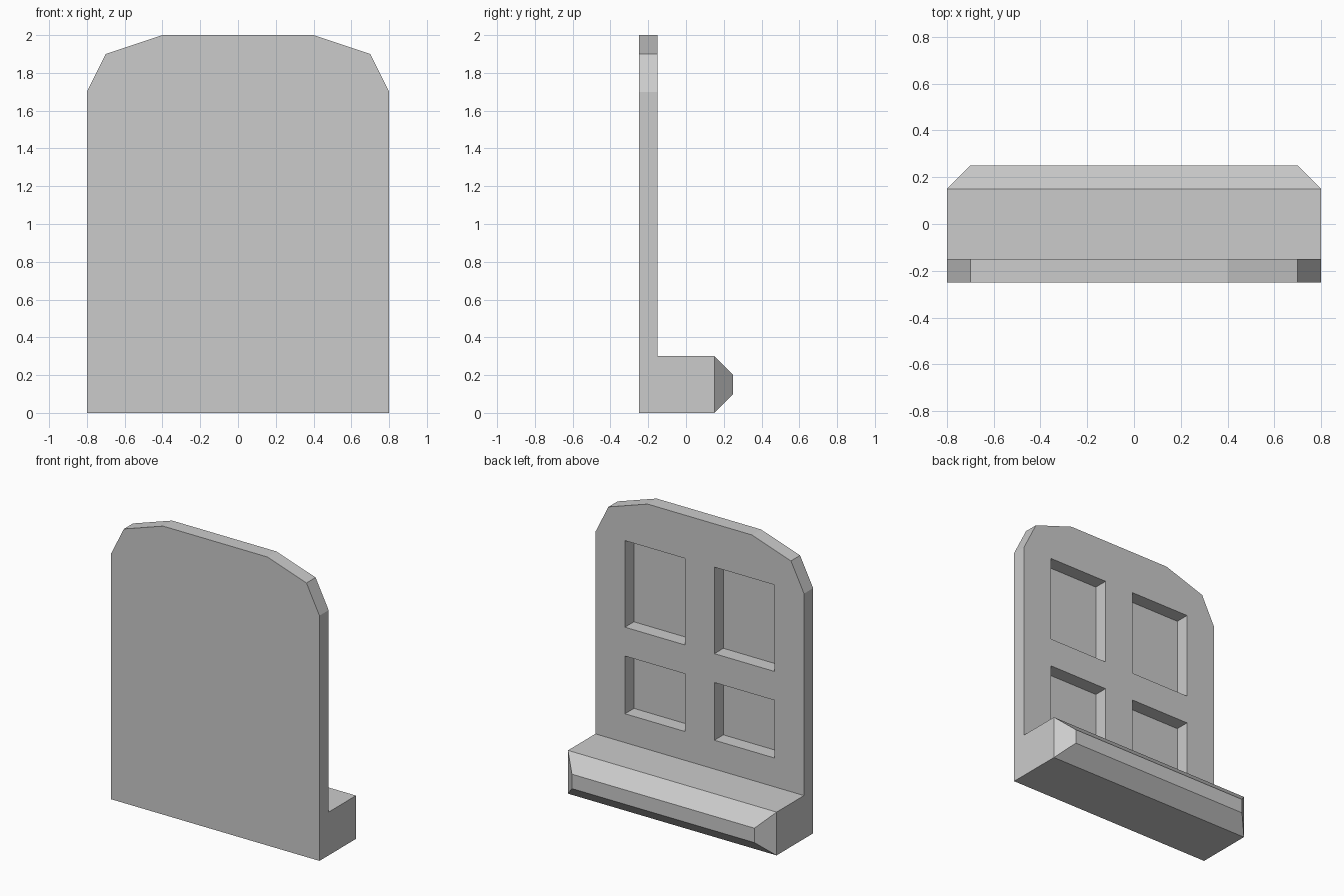
import bpy
import bmesh
from mathutils import Vector

cube = bpy.data.objects.get("Cube")
if cube:
    bpy.data.objects.remove(cube, do_unlink=True)

grey = bpy.data.materials.new("plain grey")
grey.use_nodes = True
colour = (0.6, 0.6, 0.6, 1)
grey.diffuse_color = colour
grey.node_tree.nodes["Principled BSDF"].inputs["Base Color"].default_value = colour


def add_object(name, bm):
    bmesh.ops.recalc_face_normals(bm, faces=bm.faces)
    mesh = bpy.data.meshes.new(name)
    bm.to_mesh(mesh)
    bm.free()
    mesh.materials.append(grey)
    obj = bpy.data.objects.new(name, mesh)
    bpy.context.scene.collection.objects.link(obj)
    return obj


def extrude_profile(bm, points, y0, y1):
    """Extrude an x/z outline from y0 to y1 and return the end face."""
    face = bm.faces.new([bm.verts.new((x, y0, z)) for x, z in points])
    ext = bmesh.ops.extrude_face_region(bm, geom=[face], use_keep_orig=True)["geom"]
    verts = [g for g in ext if isinstance(g, bmesh.types.BMVert)]
    bmesh.ops.translate(bm, verts=verts, vec=Vector((0, y1 - y0, 0)))
    return [g for g in ext if isinstance(g, bmesh.types.BMFace)][0]


def rectangle(x0, x1, z0, z1):
    return [(x0, z0), (x1, z0), (x1, z1), (x0, z1)]


FRONT, BACK = -0.25, -0.15

# Upright panel with a clipped top
half = [(0.8, 0), (0.8, 1.7), (0.7, 1.9), (0.4, 2)]
bm = bmesh.new()
extrude_profile(bm, half + [(-x, z) for x, z in reversed(half)], FRONT, BACK)
panel = add_object("panel", bm)

# Four window recesses, open at the back and closed by a thin front skin
bm = bmesh.new()
for side in (-1, 1):
    for z0, z1 in ((0.5, 0.9), (1.1, 1.7)):
        xs = sorted((side * 0.113, side * 0.573))
        extrude_profile(bm, rectangle(*xs, z0, z1), FRONT + 0.002, BACK + 0.1)
cutter = add_object("window_cutter", bm)
cutter.hide_render = True
cut = panel.modifiers.new("windows", "BOOLEAN")
cut.operation = "DIFFERENCE"
cut.solver = "EXACT"
cut.object = cutter

# Bake the cut, then drop the cutter
bpy.context.view_layer.update()
graph = bpy.context.evaluated_depsgraph_get()
panel_mesh = bpy.data.meshes.new_from_object(panel.evaluated_get(graph))
panel.modifiers.clear()
panel.data = panel_mesh
bpy.data.objects.remove(cutter, do_unlink=True)

# Ledge along the foot, with a tapered back edge
bm = bmesh.new()
end = extrude_profile(bm, rectangle(-0.8, 0.8, 0, 0.3), BACK, 0.15)
ext = bmesh.ops.extrude_face_region(bm, geom=[end])["geom"]
for v in [g for g in ext if isinstance(g, bmesh.types.BMVert)]:
    v.co = (v.co.x * 0.875, 0.25, 0.2 if v.co.z > 0.15 else 0.1)
if end.is_valid:
    bmesh.ops.delete(bm, geom=[end], context="FACES_ONLY")
add_object("ledge", bm)
